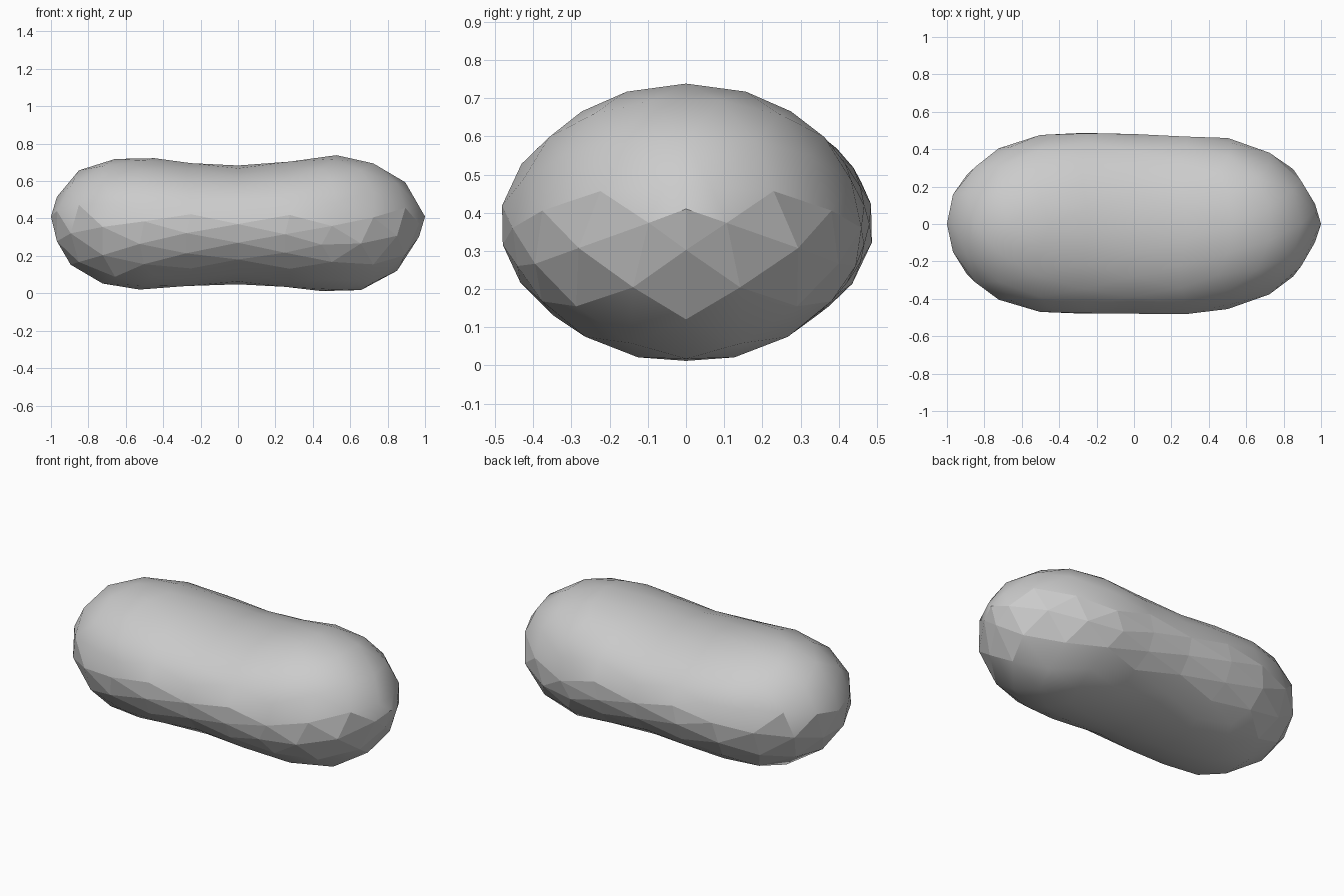
import bpy, bmesh, math

if "Cube" in bpy.data.objects:
    bpy.data.objects.remove(bpy.data.objects["Cube"])

# Outline curves along the length: (x, extent)
TOP = [(-1, .40), (-.98, .5), (-.87, .65), (-.69, .717), (-.47, .725), (-.1, .682), (.12, .685),
       (.48, .74), (.62, .735), (.8, .68), (.92, .57), (1, .42)]
BOTTOM = [(-1, .40), (-.96, .21), (-.8, .07), (-.66, .02), (-.45, .02), (-.08, .05), (.13, .045),
          (.3, .025), (.58, 0), (.76, .04), (.94, .2), (1, .42)]
BACK = [(-1, 0), (-.99, .13), (-.91, .26), (-.83, .34), (-.7, .42), (-.55, .47), (-.35, .495),
        (.1, .477), (.47, .467), (.64, .43), (.85, .31), (.96, .14), (1, 0)]
FRONT = [(-1, 0), (-.985, -.12), (-.93, -.24), (-.86, -.32), (-.74, -.4), (-.55, -.465), (-.35, -.487),
         (-.1, -.477), (.28, -.487), (.48, -.46), (.65, -.42), (.84, -.31), (.95, -.16), (1, 0)]


def sample(curve, x):
    """Linear interpolation along an outline."""
    x = max(-1, min(1, x))
    for (x0, v0), (x1, v1) in zip(curve, curve[1:]):
        if x <= x1:
            return v0 + (v1 - v0) * (x - x0) / (x1 - x0)
    return curve[-1][1]


# Low-poly ball with its poles on the long axis, shaped by the outlines
bm = bmesh.new()
bmesh.ops.create_icosphere(bm, subdivisions=3, radius=1)
for v in bm.verts:
    x, y, z = v.co.z, v.co.y, -v.co.x
    r = math.hypot(y, z)
    c, s = (y / r, z / r) if r > 1e-4 else (0, 0)
    mid = .37 + .04 * x ** 4
    side = sample(BACK if c > 0 else FRONT, x)
    rise = sample(TOP if s > 0 else BOTTOM, x) - mid
    if r < 1e-4:
        rise = 0
    v.co = (x, abs(c) * side, mid + abs(s) * rise)
bmesh.ops.recalc_face_normals(bm, faces=bm.faces)

# Smooth above and below, faceted along the lower side band
for f in bm.faces:
    f.normal_update()
    z = f.calc_center_median().z
    f.smooth = not (.14 < z < .4 and abs(f.normal.z) < .8)

mesh = bpy.data.meshes.new("peanut_body")
bm.to_mesh(mesh)
bm.free()
body = bpy.data.objects.new("peanut_body", mesh)
bpy.context.collection.objects.link(body)

grey = bpy.data.materials.new("light_grey")
grey.diffuse_color = (.6, .6, .6, 1)
grey.use_nodes = True
grey.node_tree.nodes["Principled BSDF"].inputs["Base Color"].default_value = grey.diffuse_color
mesh.materials.append(grey)
